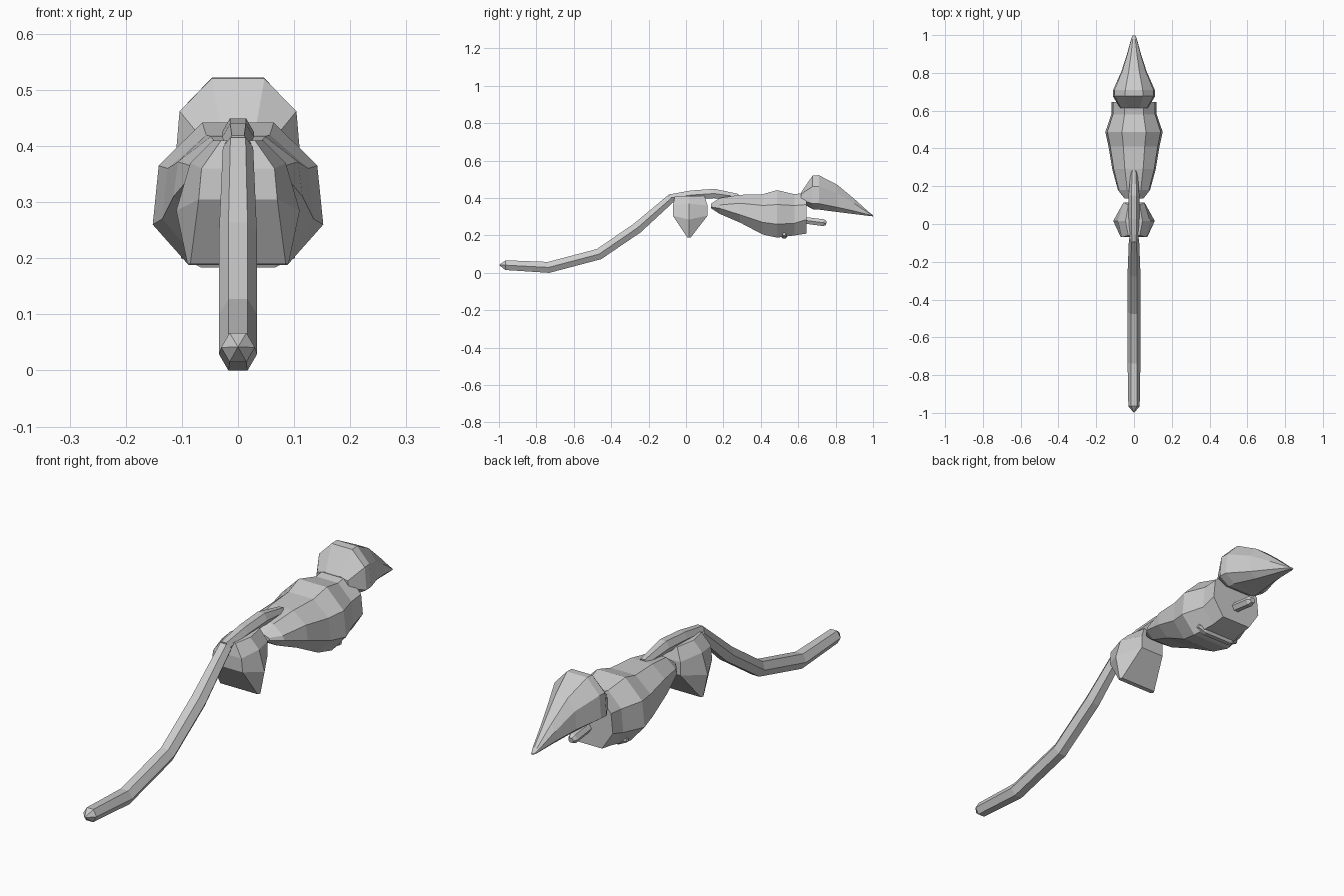
import bpy, bmesh, math
from mathutils import Vector

cube = bpy.data.objects.get("Cube")
if cube:
    bpy.data.objects.remove(cube, do_unlink=True)

GREY = (0.6, 0.6, 0.6, 1)
grey = bpy.data.materials.new("plain grey")
grey.use_nodes = True
grey.diffuse_color = GREY
grey.node_tree.nodes["Principled BSDF"].inputs["Base Color"].default_value = GREY


def loft(name, rings):
    """Skin closed rings of equal size and cap both ends."""
    bm = bmesh.new()
    loops = [[bm.verts.new(p) for p in ring] for ring in rings]
    n = len(loops[0])
    for a, b in zip(loops, loops[1:]):
        for i in range(n):
            j = (i + 1) % n
            bm.faces.new((a[i], a[j], b[j], b[i]))
    bm.faces.new(loops[0])
    bm.faces.new(loops[-1])
    bmesh.ops.remove_doubles(bm, verts=bm.verts, dist=0.0005)
    bmesh.ops.recalc_face_normals(bm, faces=bm.faces)
    mesh = bpy.data.meshes.new(name)
    bm.to_mesh(mesh)
    bm.free()
    mesh.materials.append(grey)
    obj = bpy.data.objects.new(name, mesh)
    bpy.context.collection.objects.link(obj)
    return obj


def octagon(y, w, top, shoulder, low, bottom):
    """Mirrored eight-sided section: flat top and narrower flat belly."""
    half = [(0.42 * w, top), (0.93 * w, shoulder), (w, low), (0.58 * w, bottom)]
    return [(x, y, z) for x, z in half] + [(-x, y, z) for x, z in reversed(half)]


def tube(name, path, side=Vector((1, 0, 0))):
    """Six-sided tube through (point, radius) pairs."""
    pts = [Vector(p) for p, r in path]
    rings = []
    for i, (p, r) in enumerate(path):
        tangent = (pts[min(i + 1, len(pts) - 1)] - pts[max(i - 1, 0)]).normalized()
        up = side.cross(tangent)
        rings.append([pts[i] + r * (math.cos(k * math.pi / 3) * side
                                    + math.sin(k * math.pi / 3) * up) for k in range(6)])
    return loft(name, rings)


# Long curved tail with a pointed tip
tube("tail", [((0, -1, 0.042), 0.0001), ((0, -0.965, 0.041), 0.03),
              ((0, -0.735, 0.029), 0.034), ((0, -0.465, 0.1), 0.034),
              ((0, -0.26, 0.24), 0.034), ((0, -0.08, 0.398), 0.027)])

# Arched tail root running onto the back
tube("tail_root", [((0, -0.09, 0.4), 0.022), ((0, 0.03, 0.416), 0.028),
                   ((0, 0.15, 0.424), 0.029), ((0, 0.28, 0.406), 0.018)])

# Faceted wedge hanging below the tail root
def hexagon(front, back, mid_x, front_x, back_x, z, mid_z):
    return [(mid_x, 0.016, mid_z), (back_x, back, z), (-back_x, back, z),
            (-mid_x, 0.016, mid_z), (-front_x, front, z), (front_x, front, z)]

loft("hanging_wedge", [
    hexagon(-0.06, 0.1, 0.045, 0.03, 0.03, 0.41, 0.41),
    hexagon(-0.07, 0.115, 0.085, 0.065, 0.055, 0.36, 0.37),
    hexagon(-0.07, 0.115, 0.11, 0.07, 0.055, 0.305, 0.285),
    hexagon(0.006, 0.026, 0.09, 0.085, 0.085, 0.19, 0.19)])

# Body
loft("body", [octagon(*s) for s in (
    (0.135, 0.05, 0.37, 0.362, 0.352, 0.345),
    (0.18, 0.085, 0.4, 0.363, 0.345, 0.315),
    (0.29, 0.115, 0.417, 0.372, 0.31, 0.268),
    (0.41, 0.135, 0.42, 0.36, 0.27, 0.205),
    (0.487, 0.152, 0.442, 0.365, 0.26, 0.188),
    (0.58, 0.12, 0.42, 0.36, 0.265, 0.2),
    (0.645, 0.118, 0.43, 0.365, 0.285, 0.21))])

# Head tapering into a long snout
loft("head", [octagon(*s) for s in (
    (0.615, 0.075, 0.43, 0.42, 0.39, 0.375),
    (0.677, 0.112, 0.52, 0.462, 0.37, 0.34),
    (0.71, 0.11, 0.522, 0.462, 0.37, 0.338),
    (0.81, 0.066, 0.47, 0.425, 0.35, 0.325),
    (0.9, 0.037, 0.395, 0.37, 0.33, 0.314),
    (0.98, 0.015, 0.323, 0.318, 0.31, 0.304),
    (1.0, 0.006, 0.308, 0.306, 0.304, 0.302))])

# Small front limb and cross-piece under the belly
tube("front_limb", [((0, 0.6, 0.285), 0.02), ((0, 0.735, 0.268), 0.021),
                    ((0, 0.75, 0.266), 0.012)])
tube("belly_crossbar", [((-0.1, 0.525, 0.208), 0.009), ((-0.065, 0.525, 0.2), 0.019),
                        ((0.065, 0.525, 0.2), 0.019), ((0.1, 0.525, 0.208), 0.009)],
     side=Vector((0, 1, 0)))
